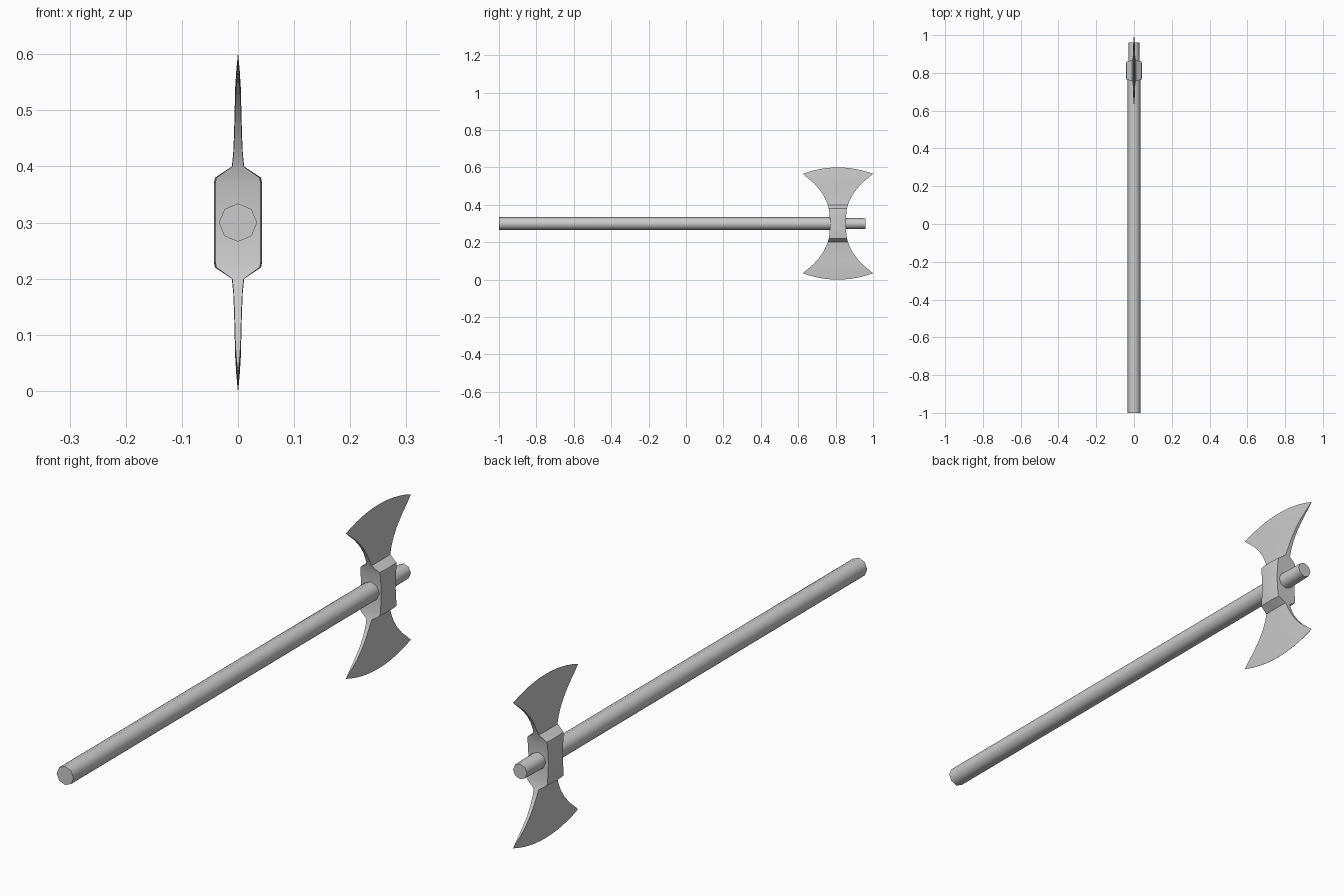
import bpy, bmesh, math

if "Cube" in bpy.data.objects:
    bpy.data.objects.remove(bpy.data.objects["Cube"])

CZ = 0.3      # height of the handle axis
HY = 0.812    # head centre along the handle


def add_object(name, bm, angle):
    bmesh.ops.recalc_face_normals(bm, faces=bm.faces[:])
    mesh = bpy.data.meshes.new(name)
    bm.to_mesh(mesh)
    bm.free()
    ob = bpy.data.objects.new(name, mesh)
    bpy.context.collection.objects.link(ob)
    bpy.ops.object.select_all(action='DESELECT')
    ob.select_set(True)
    bpy.context.view_layer.objects.active = ob
    bpy.ops.object.shade_smooth_by_angle(angle=math.radians(angle))
    return ob


def loft(bm, rings):
    """Bridge closed rings of vertices in order."""
    for a, b in zip(rings, rings[1:]):
        n = len(a)
        for i in range(n):
            j = (i + 1) % n
            bm.faces.new((a[i], a[j], b[j], b[i]))


# handle: eight-sided shaft, slimmer beyond the head
bm = bmesh.new()
rings = []
for y, r in ((-1, .034), (.76, .034), (.86, .030), (.96, .028)):
    rings.append([bm.verts.new((r * math.cos(k * math.pi / 4), y,
                                CZ + r * math.sin(k * math.pi / 4)))
                  for k in range(8)])
loft(bm, rings)
bm.faces.new(rings[0])
bm.faces.new(rings[-1])
add_object("handle", bm, 50)

# axe head: rows of (rise at centre, rise at sides, half width, half thickness)
half = [(.03, .03, .043, .043), (.07, .07, .047, .043), (.08, .08, .049, .041),
        (.10, .10, .054, .011), (.125, .122, .063, .0085),
        (.16, .152, .078, .007), (.20, .183, .099, .006),
        (.24, .217, .130, .005), (.272, .244, .162, .003),
        (.30, .266, .188, .0003)]
rows = [(-c, -e, w, t) for c, e, w, t in reversed(half)]
rows += [(0, 0, .042, .043)] + half
N = 12        # segments across the blade
bm = bmesh.new()
rings = []
for c, e, w, t in rows:
    ring = []
    for side in (1, -1):
        for i in range(N + 1):
            u = side * (2 * i / N - 1)
            x = side * t * (1 - .06 * u * u)
            ring.append(bm.verts.new((x, HY + u * w, CZ + c + (e - c) * u * u)))
    rings.append(ring)
loft(bm, rings)
# close the two thin cutting edges
for ring in (rings[0], rings[-1]):
    for i in range(N):
        bm.faces.new((ring[i], ring[i + 1], ring[2 * N - i], ring[2 * N + 1 - i]))
add_object("double_axe_head", bm, 30)
